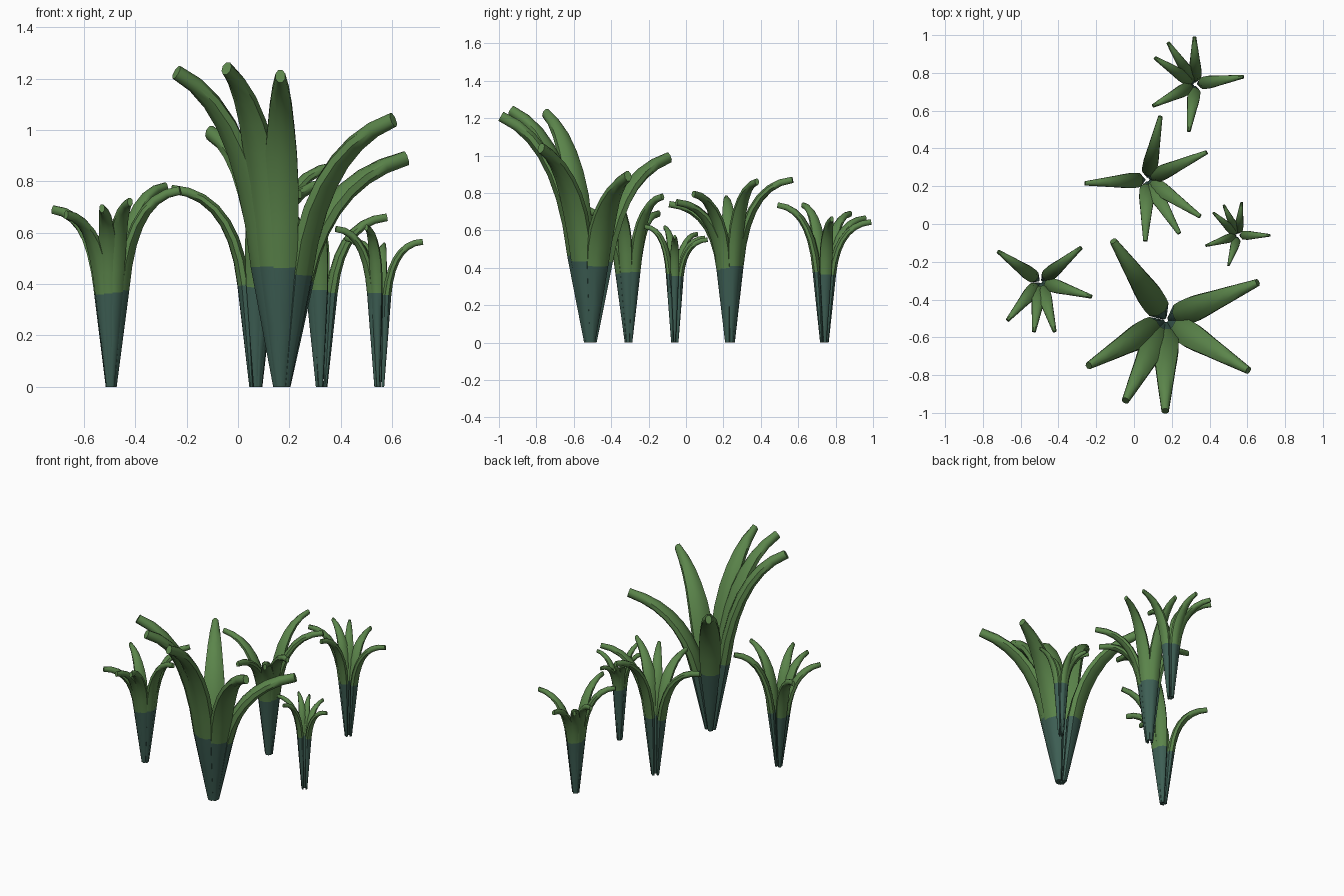
import bpy, bmesh, math
from mathutils import Vector

if "Cube" in bpy.data.objects:
    bpy.data.objects.remove(bpy.data.objects["Cube"])


def material(name, rgb):
    m = bpy.data.materials.new(name)
    m.diffuse_color = (*rgb, 1)
    m.use_nodes = True
    m.node_tree.nodes["Principled BSDF"].inputs["Base Color"].default_value = m.diffuse_color
    return m


STEM = material("dark teal stem", (0.048, 0.115, 0.090))
LEAF = material("leaf green", (0.105, 0.235, 0.070))

# name: base xy, base radius, collar height, collar radius, leaf width,
#       leaf thickness, bend control point, leaf tip positions
PLANTS = {
    "large_plant": ((0.17, -0.51), 0.022, 0.45, 0.085, 0.135, 0.085, (0.20, 0.82), [
        (-0.11, -0.09, 0.99), (0.655, -0.31, 0.89), (0.605, -0.775, 1.04),
        (0.165, -0.99, 1.21), (-0.045, -0.935, 1.24), (-0.24, -0.75, 1.225)]),
    "middle_plant": ((0.07, 0.235), 0.018, 0.40, 0.047, 0.08, 0.052, (0.15, 0.95), [
        (0.14, 0.57, 0.87), (0.385, 0.38, 0.86), (-0.26, 0.215, 0.77),
        (0.06, -0.09, 0.74), (0.24, -0.05, 0.75), (0.35, 0.04, 0.795)]),
    "left_plant": ((-0.495, -0.305), 0.015, 0.37, 0.047, 0.073, 0.05, (0.15, 0.95), [
        (-0.72, -0.145, 0.69), (-0.28, -0.125, 0.78), (-0.225, -0.385, 0.765),
        (-0.42, -0.57, 0.72), (-0.53, -0.57, 0.695), (-0.67, -0.51, 0.67)]),
    "back_plant": ((0.325, 0.74), 0.016, 0.37, 0.040, 0.067, 0.046, (0.15, 0.95), [
        (0.32, 0.99, 0.645), (0.18, 0.96, 0.665), (0.11, 0.88, 0.69),
        (0.10, 0.625, 0.735), (0.29, 0.49, 0.735), (0.58, 0.78, 0.66)]),
    "small_plant": ((0.55, -0.06), 0.014, 0.36, 0.030, 0.047, 0.036, (0.15, 0.97), [
        (0.72, -0.06, 0.565), (0.57, 0.115, 0.55), (0.475, 0.10, 0.56),
        (0.42, 0.06, 0.58), (0.38, -0.115, 0.615), (0.50, -0.22, 0.62)]),
}
STEM_RINGS, BLADE_RINGS, SIDES = 2, 7, 8


def add_leaf(bm, base, r0, zc, rc, width, thick, bend, tip):
    out = Vector((tip[0] - base[0], tip[1] - base[1], 0))
    reach = out.length
    out.normalize()
    side = Vector((-out.y, out.x, 0))
    # centre line as (radius, height, width factor, thickness factor)
    pts = []
    for i in range(STEM_RINGS):
        t = i / STEM_RINGS
        pts.append((r0 + (rc - r0) * t, zc * t, 0.22 + 0.70 * t, 0.3 + 0.65 * t))
    for i in range(BLADE_RINGS + 1):
        t = i / BLADE_RINGS
        k = 2 * t * (1 - t)
        u, v = k * bend[0] + t * t, k * bend[1] + t * t
        w = 0.9 + 0.1 * math.sin(math.pi * min(t * 2, 1)) - 0.62 * max(0, t - 0.35) ** 1.5 / 0.65 ** 1.5
        pts.append((rc + (reach - rc) * u, zc + (tip[2] - zc) * v, w, 0.95 - 0.3 * t))
    rings = []
    for i, (r, z, w, h) in enumerate(pts):
        a, b = pts[max(i - 1, 0)], pts[min(i + 1, len(pts) - 1)]
        d = Vector((b[0] - a[0], b[1] - a[1])).normalized()
        if i == 0:
            d = Vector((0, 1))       # flat foot on the ground
        normal = out * d.y - Vector((0, 0, d.x))
        c = Vector((base[0], base[1], z)) + out * r
        ring = []
        for j in range(SIDES):
            q = 2 * math.pi * (j + 0.5) / SIDES
            ring.append(bm.verts.new(c + side * (math.cos(q) * w * width / 1.85)
                                     + normal * (math.sin(q) * h * thick / 1.85)))
        rings.append(ring)
    # skin, dark below the collar and green above
    for i in range(len(rings) - 1):
        for j in range(SIDES):
            n = (j + 1) % SIDES
            f = bm.faces.new((rings[i][j], rings[i][n], rings[i + 1][n], rings[i + 1][j]))
            f.material_index = 0 if i < STEM_RINGS else 1
    bm.faces.new(rings[0][::-1])
    bm.faces.new(rings[-1]).material_index = 1


for name, (base, r0, zc, rc, width, thick, bend, tips) in PLANTS.items():
    bm = bmesh.new()
    mean = sum(t[2] for t in tips) / len(tips)
    for tip in tips:
        # the collar rises towards the taller leaves
        add_leaf(bm, base, r0, zc + 0.17 * (tip[2] - mean), rc, width, thick, bend, tip)
    bmesh.ops.recalc_face_normals(bm, faces=bm.faces)
    me = bpy.data.meshes.new(name)
    bm.to_mesh(me)
    bm.free()
    me.materials.append(STEM)
    me.materials.append(LEAF)
    ob = bpy.data.objects.new(name, me)
    bpy.context.collection.objects.link(ob)
    bpy.context.view_layer.objects.active = ob
    ob.select_set(True)
    bpy.ops.object.shade_smooth_by_angle(angle=math.radians(50))
    ob.select_set(False)
